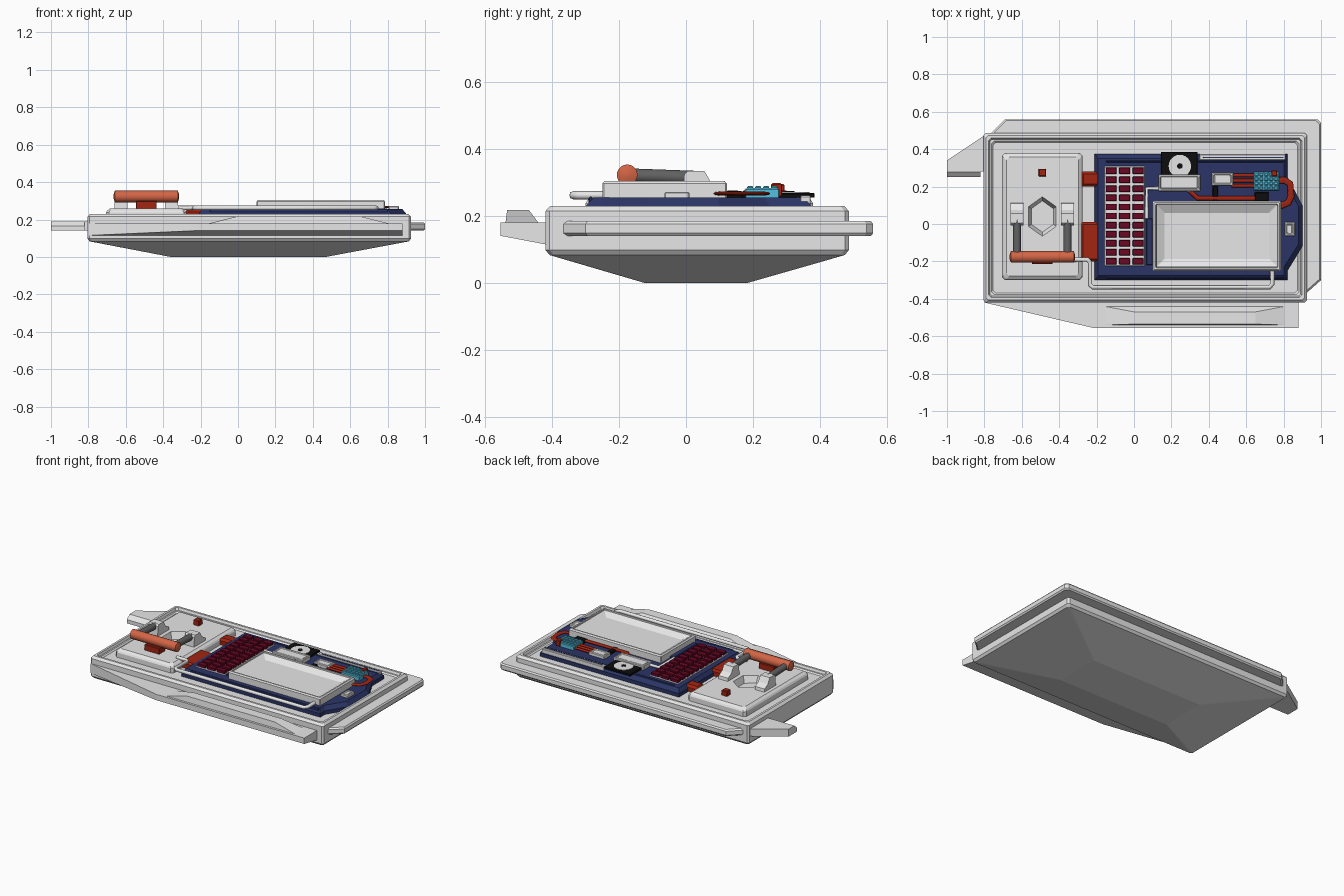
import bpy, bmesh, math

cube = bpy.data.objects.get("Cube")
if cube:
    bpy.data.objects.remove(cube, do_unlink=True)


def material(name, r, g, b):
    m = bpy.data.materials.new(name)
    m.use_nodes = True
    m.diffuse_color = (r, g, b, 1)
    bsdf = next(n for n in m.node_tree.nodes if n.type == 'BSDF_PRINCIPLED')
    bsdf.inputs["Base Color"].default_value = (r, g, b, 1)
    return m


GREY = material("light grey", .8, .8, .8)
WHITE = material("off white", .92, .92, .92)
BLUE = material("navy blue", .024, .035, .135)
KEY = material("dark red", .15, .002, .018)
BRICK = material("brick red", .36, .018, .006)
ORANGE = material("orange", .65, .13, .06)
BLACK = material("black", .004, .004, .004)
CYAN = material("cyan", .09, .53, .75)
STEEL = material("dark grey", .12, .12, .12)


def finish(name, bm, mat):
    bmesh.ops.recalc_face_normals(bm, faces=bm.faces)
    me = bpy.data.meshes.new(name)
    bm.to_mesh(me)
    bm.free()
    me.materials.append(mat)
    ob = bpy.data.objects.new(name, me)
    bpy.context.scene.collection.objects.link(ob)
    return ob


def skin(name, loops, mat):
    """Join equal-length loops of points and cap both ends."""
    bm = bmesh.new()
    rings = [[bm.verts.new(p) for p in loop] for loop in loops]
    for a, b in zip(rings, rings[1:]):
        for i in range(len(a)):
            j = (i + 1) % len(a)
            bm.faces.new((a[i], a[j], b[j], b[i]))
    bm.faces.new(rings[0])
    bm.faces.new(rings[-1])
    return finish(name, bm, mat)


def rect(x0, x1, y0, y1, z, c):
    """Rectangle with chamfered corners."""
    pts = [(x0 + c, y0), (x1 - c, y0), (x1, y0 + c), (x1, y1 - c),
           (x1 - c, y1), (x0 + c, y1), (x0, y1 - c), (x0, y0 + c)]
    return [(x, y, z) for x, y in pts]


def stack(name, bounds, steps, mat, c=.008):
    """Rectangle lofted through (inset, height) steps."""
    x0, x1, y0, y1 = bounds
    return skin(name, [rect(x0 + d, x1 - d, y0 + d, y1 - d, z, c) for d, z in steps], mat)


def box(name, bounds, z0, z1, mat, bevel=.004):
    return stack(name, bounds, [(0, z0), (0, z1 - bevel), (bevel, z1)], mat, .002)


def tray(name, bounds, z0, z1, rim, depth):
    b = rim * .4
    return stack(name, bounds, [(0, z0), (0, z1 - b), (b, z1), (rim, z1),
                                (rim * 1.4, z1 - depth)], GREY, .004)


def scaled(pts, cx, cy, layers):
    """Copies of an outline, scaled about a centre, as (x scale, y scale, z) layers."""
    return [[(cx + (x - cx) * s, cy + (y - cy) * t, z) for x, y in pts] for s, t, z in layers]


def disc(name, x, y, z0, z1, r, mat, n=24):
    pts = [(x + r * math.cos(k * math.tau / n), y + r * math.sin(k * math.tau / n)) for k in range(n)]
    return skin(name, scaled(pts, x, y, [(1, 1, z0), (1, 1, z1)]), mat)


def pipe(name, pts, z, r, mat, flat=1.0):
    """Level cable through (x, y) points; flat squashes its height."""
    cu = bpy.data.curves.new(name, 'CURVE')
    cu.dimensions = '3D'
    cu.bevel_depth = r
    cu.bevel_resolution = 2
    cu.use_fill_caps = True
    sp = cu.splines.new('POLY')
    sp.points.add(len(pts) - 1)
    for p, (x, y) in zip(sp.points, pts):
        p.co = (x, y, 0, 1)
    cu.materials.append(mat)
    ob = bpy.data.objects.new(name, cu)
    ob.location.z = z
    ob.scale.z = flat
    bpy.context.scene.collection.objects.link(ob)
    return ob


def rod(name, a, b, r, mat, bevel=.006):
    """Smooth rod with rounded ends, along x or y."""
    along_x = abs(a[0] - b[0]) > abs(a[1] - b[1])
    loops = []
    for t, rr in ((0, r - bevel), (bevel, r), (1 - bevel, r), (1, r - bevel)):
        cx, cy, cz = [p + (q - p) * t for p, q in zip(a, b)]
        ring = []
        for i in range(20):
            u, w = rr * math.cos(i * math.tau / 20), rr * math.sin(i * math.tau / 20)
            ring.append((cx, cy + u, cz + w) if along_x else (cx + u, cy, cz + w))
        loops.append(ring)
    ob = skin(name, loops, mat)
    bpy.ops.object.select_all(action='DESELECT')
    ob.select_set(True)
    bpy.context.view_layer.objects.active = ob
    bpy.ops.object.shade_smooth_by_angle(angle=math.radians(40))
    return ob


# Hull: tapered belly, chamfered sides and recessed deck
B = (-.805, .925, -.42, .487)
rings = [rect(-.36, .47, -.125, .185, 0, .003)]
for d, z in ((.012, .083), (0, .098), (0, .215), (.014, .23), (.028, .23),
             (.034, .214), (.044, .214), (.052, .206)):
    rings.append(rect(B[0] + d, B[1] - d, B[2] + d, B[3] - d, z, .012))
skin("hull", rings, GREY)

# Side fins
rear = [(-.78, .47), (-.69, .56), (.98, .56), (1, .54), (1, -.30), (.91, -.38), (.8, -.3), (.8, .4)]
skin("rear_fin", scaled(rear, .1, .1, [(.992, .985, .14), (1, 1, .149), (1, 1, .176), (.992, .985, .185)]), GREY)
front = [(-.8, -.41), (-.8, -.42), (-.22, -.555), (.88, -.555), (.88, -.41)]
skin("front_fin", [[(x, y, .115 + (-.42 - y) * .19) for x, y in front], [(x, y, .18) for x, y in front]], GREY)
skin("front_fin_ridge", [rect(-.16, .81, -.54, -.44, .178, .001),
                         rect(0, .65, -.535, -.47, .218, .001)], GREY)
skin("side_winglet", [[(-.79, .48, z), (-1, .34, z), (-1, e, z), (-.82, e, z), (-.82, .28, z), (-.79, .28, z)]
                      for e, z in ((.25, .14), (.25, .165), (.279, .19))], GREY)

# Control block with hexagonal well
block = stack("control_block", (-.705, -.275, -.30, .38),
              [(0, .2), (0, .238), (.006, .248), (.022, .26)], GREY, .015)
cutter = skin("well_cutter", [[(-.49 + s * .085 * math.sin(k * math.pi / 3),
                                .04 + s * .105 * math.cos(k * math.pi / 3), z) for k in range(6)]
                              for s, z in ((.8, .215), (1.05, .27))], GREY)
cutter.hide_render = True
cutter.hide_viewport = True
cut = block.modifiers.new("well", 'BOOLEAN')
cut.object = cutter
cut.solver = 'EXACT'

# Handle on two arms
rod("handle_bar", (-.665, -.176, .323), (-.315, -.176, .323), .031, ORANGE, .02)
for x in (-.625, -.355):
    rod("handle_arm", (x, -.16, .321), (x, .03, .314), .021, STEEL)
    skin("arm_bracket", [[(x + dx, y, z) for y, z in
                          ((-.01, .25), (-.005, .325), (.005, .335), (.055, .335), (.075, .3), (.11, .28), (.115, .25))]
                         for dx in (-.035, .035)], GREY)
box("handle_mount", (-.545, -.435, -.215, -.15), .25, .3, BRICK)
box("deck_button", (-.51, -.47, .255, .295), .25, .295, BRICK)

# Blue circuit board
outline = [(-.21, -.30), (.82, -.30), (.82, -.25), (.90, -.12), (.90, .10), (.82, .25), (.82, .375), (-.21, .375)]
skin("circuit_board", scaled(outline, .3, .0375, [(1, 1, .2), (1, 1, .23), (.965, .93, .255)]), BLUE)
for y in (-.285, .335):
    box("board_rail", (-.15, .8, y - .006, y + .006), .24, .258, BLUE)
box("board_rear_strip", (.35, .81, .342, .373), .23, .261, WHITE)
box("board_rear_inlay", (.37, .8, .352, .359), .25, .263, BLUE, .001)

# Red connectors beside the control block
box("rear_connector", (-.285, -.165, .2, .28), .21, .252, BRICK, .014)
box("front_connector", (-.285, -.175, -.2, .01), .21, .252, BRICK, .012)

# Keypad
box("keypad_plate", (-.158, .058, -.225, .31), .235, .258, GREY)
for i in range(3):
    for j in range(11):
        x, y = -.122 + i * .072, -.2 + j * .0485
        box("key", (x - .029, x + .029, y - .017, y + .017), .25, .276, KEY, .002)

# Screen frame with a dished panel, and parts around it
S = (.1, .785, -.25, .122)
stack("screen_frame", S, [(0, .24), (0, .297), (.007, .305), (.016, .305), (.02, .262)], GREY, .004)
stack("screen_panel", S, [(.019, .255), (.019, .298), (.021, .298), (.062, .276)], WHITE, .003)
pipe("front_tube", [(-.32, -.19), (-.25, -.19), (-.235, -.205), (-.235, -.325), (-.22, -.338),
                    (.725, -.338), (.74, -.32), (.74, -.25)], .262, .012, GREY)
pipe("side_tube", [(.13, .19), (.068, .19), (.068, .03)], .262, .01, GREY)
box("side_block", (.066, .1, -.22, .03), .24, .268, BLUE)

# Fan
box("fan_base", (.145, .34, .22, .385), .255, .268, BLACK, .002)
disc("fan_disc", .245, .31, .26, .271, .06, WHITE)
disc("fan_hub", .245, .31, .268, .274, .015, BLACK, 12)

# Small modules
for name, b, top in (("wide_module", (.13, .355, .175, .265), .282),
                     ("square_module", (.415, .53, .205, .275), .276),
                     ("end_module", (.805, .86, -.065, .01), .272)):
    tray(name, b, .235, top, .01, .006)
    box(name + "_cover", (b[0] + .016, b[1] - .016, b[2] + .016, b[3] - .016), top - .008, top - .003, WHITE, .001)
box("square_module_plug", (.42, .45, .115, .203), .24, .272, BLACK)
box("cell_pack_plug", (.645, .72, .122, .17), .24, .274, BLACK)

# Cyan cell pack with raised cells
box("cell_pack", (.638, .775, .178, .278), .25, .283, CYAN)
for i in range(5):
    for j in range(4):
        x, y = .655 + i * .026, .192 + j * .024
        box("cell", (x - .01, x + .01, y - .009, y + .009), .28, .29, CYAN, .003)

# Flat red cables
pipe("long_cable", [(.27, .19), (.29, .185), (.34, .138), (.66, .138)], .266, .013, BRICK, .6)
pipe("looped_cable", [(.76, .232), (.805, .235), (.835, .215), (.84, .15),
                      (.825, .115), (.79, .1), (.765, .1)], .267, .018, BRICK, .32)
for y in (.205, .232, .26):
    pipe("pack_cable", [(.52, y), (.645, y)], .266, .01, BRICK, .7)
box("pack_clip", (.735, .765, .255, .287), .26, .298, BRICK)
